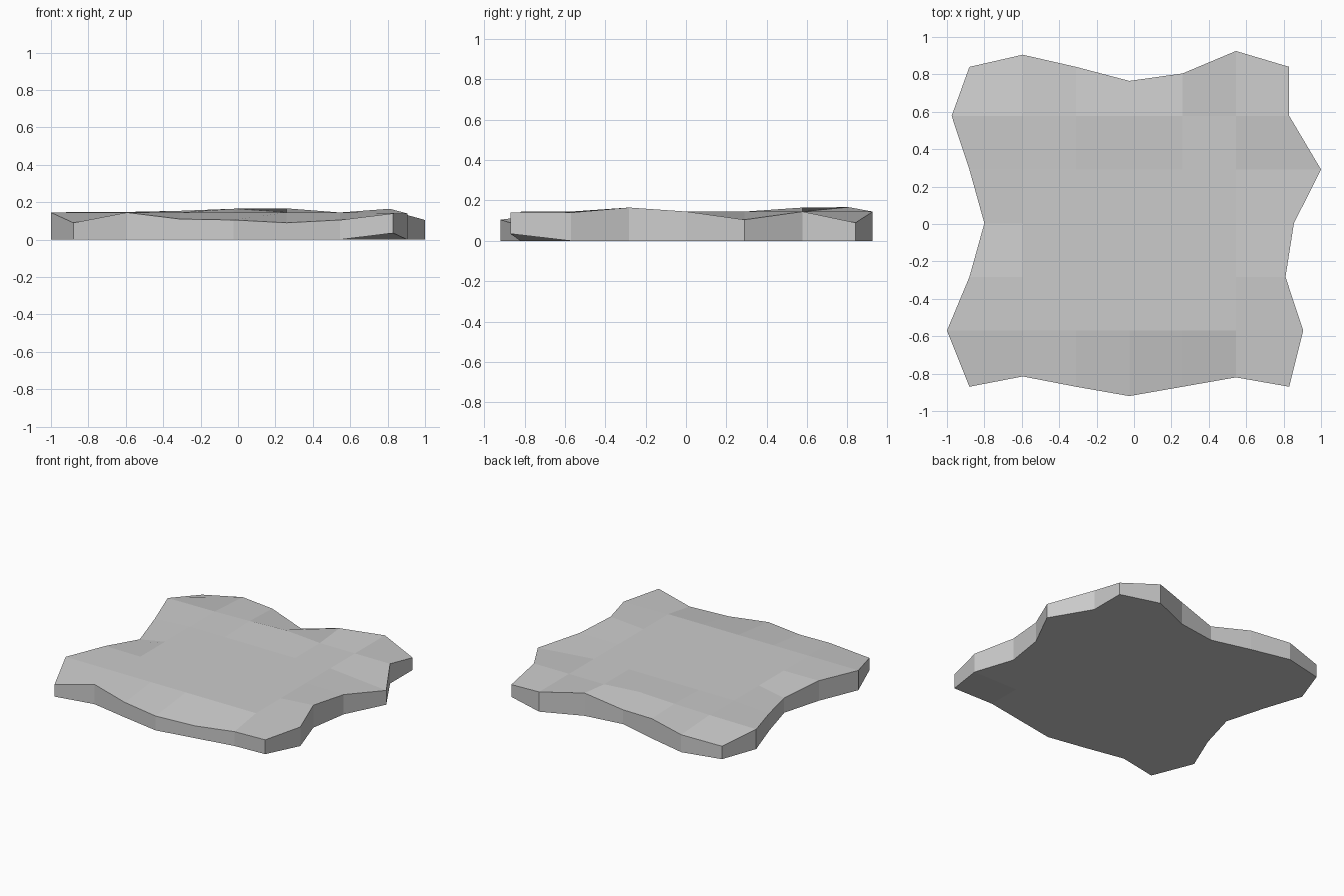
import bpy
import bmesh

cube = bpy.data.objects.get("Cube")
if cube:
    bpy.data.objects.remove(cube, do_unlink=True)

# Stone colour
stone = bpy.data.materials.new("pale_grey_stone")
stone.use_nodes = True
colour = (0.6, 0.6, 0.6, 1)
stone.diffuse_color = colour
stone.node_tree.nodes["Principled BSDF"].inputs["Base Color"].default_value = colour

# Ragged outline: (position across the side, height) for each side, in order
LAST = 6
LEVEL = 0.145
front = [(-.87, .09), (-.815, .145), (-.87, .11), (-.92, .105),
         (-.87, .09), (-.82, .105), (-.87, .14)]
back = [(.84, .095), (.905, .128), (.84, .145), (.765, .105),
        (.805, .167), (.925, .145), (.84, .09)]
left_edge = [(-1, .145), (-.88, .147), (-.80, .108), (-.88, .127), (-.975, .145)]
right_edge = [(.905, .14), (.81, .165), (.855, .145), (1, .105), (.83, .145)]
bumps = {(1, 5): .148, (2, 5): .154, (3, 5): .165}


def top_point(i, j):
    """Return one point of the uneven top surface."""
    x, y = -.88 + .285 * i, -.857 + .287 * j
    if j in (0, LAST):
        y, z = (back if j else front)[i]
    elif i in (0, LAST):
        x, z = (right_edge if i else left_edge)[j - 1]
    else:
        z = bumps.get((i, j), LEVEL)
    return x, y, z


# Slab: top and underside sheets joined by side walls
bm = bmesh.new()
top, under = {}, {}
for i in range(LAST + 1):
    for j in range(LAST + 1):
        x, y, z = top_point(i, j)
        chipped = (i, j) == (LAST, 0)
        top[i, j] = bm.verts.new((x, y, z))
        under[i, j] = bm.verts.new((x, y, .035 if chipped else 0))

for i in range(LAST):
    for j in range(LAST):
        corners = [(i, j), (i + 1, j), (i + 1, j + 1), (i, j + 1)]
        bm.faces.new([top[c] for c in corners])
        bm.faces.new([under[c] for c in reversed(corners)])

for k in range(LAST):
    for a, b in [((k, 0), (k + 1, 0)), ((LAST, k), (LAST, k + 1)),
                 ((k + 1, LAST), (k, LAST)), ((0, k + 1), (0, k))]:
        bm.faces.new((under[a], under[b], top[b], top[a]))

bmesh.ops.recalc_face_normals(bm, faces=bm.faces)
mesh = bpy.data.meshes.new("ragged_slab")
bm.to_mesh(mesh)
bm.free()
mesh.materials.append(stone)
slab = bpy.data.objects.new("ragged_slab", mesh)
bpy.context.collection.objects.link(slab)
